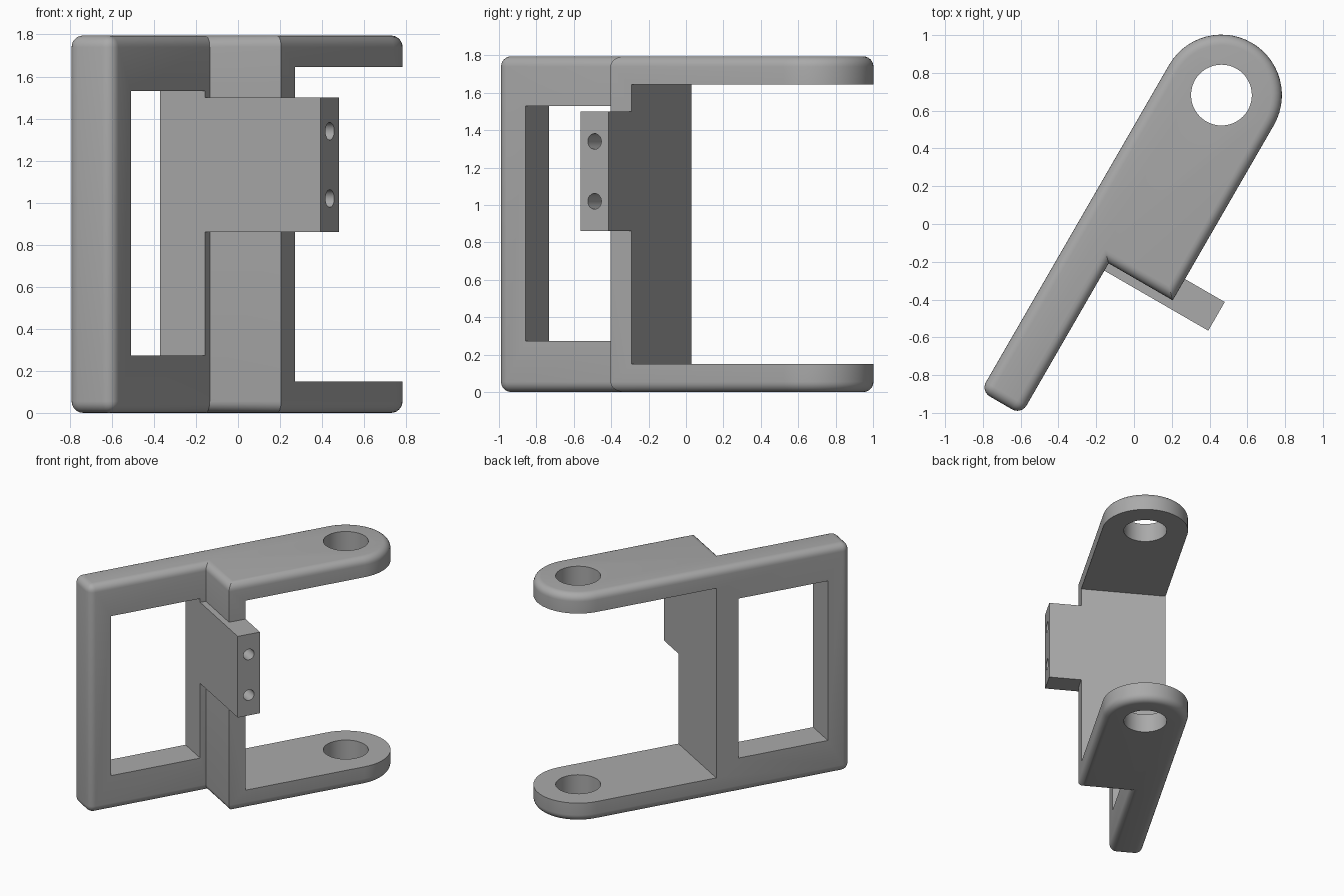
import bpy, bmesh, math
from mathutils import Matrix, Vector

cube = bpy.data.objects.get("Cube")
if cube:
    bpy.data.objects.remove(cube, do_unlink=True)

# Local frame: x runs along the arms, origin at the pivot axis
HEIGHT, R, FILLET = 1.795, 0.32, 0.055
TAIL, STEP, WALL, FRONT = -1.995, -1.07, -0.94, -1.115
RAIL = 0.072            # inner side of the thin rail
ARM = 0.15              # arm thickness
PLACE = Matrix.Translation((0.463, 0.6825, 0)) @ Matrix.Rotation(math.radians(60), 4, 'Z')

grey = bpy.data.materials.new("plain grey")
grey.use_nodes = True
grey.diffuse_color = (0.4, 0.4, 0.4, 1)
grey.node_tree.nodes["Principled BSDF"].inputs["Base Color"].default_value = (0.4, 0.4, 0.4, 1)


def make(name, bm):
    bmesh.ops.recalc_face_normals(bm, faces=bm.faces)
    mesh = bpy.data.meshes.new(name)
    bm.to_mesh(mesh)
    bm.free()
    mesh.materials.append(grey)
    ob = bpy.data.objects.new(name, mesh)
    bpy.context.collection.objects.link(ob)
    return ob


def box(name, lo, hi):
    lo, hi = Vector(lo), Vector(hi)
    bm = bmesh.new()
    bmesh.ops.create_cube(bm, size=1, matrix=Matrix.Translation((lo + hi) / 2)
                          @ Matrix.Diagonal((*(hi - lo), 1)))
    return make(name, bm)


def cylinder(name, centre, radius, depth, sides, turn=0):
    bm = bmesh.new()
    bmesh.ops.create_cone(bm, cap_ends=True, segments=sides, radius1=radius, radius2=radius,
                          depth=depth, matrix=Matrix.Translation(centre) @ Matrix.Rotation(turn, 4, 'X'))
    return make(name, bm)


def combine(ob, tool, operation='DIFFERENCE'):
    mod = ob.modifiers.new("combine", 'BOOLEAN')
    mod.operation, mod.solver, mod.object = operation, 'EXACT', tool
    bpy.context.view_layer.objects.active = ob
    bpy.ops.object.modifier_apply(modifier=mod.name)
    bpy.data.objects.remove(tool, do_unlink=True)


# Solid frame outline: rail, stepped block and rounded pivot end
arc = [math.radians(-90 + 180 * i / 28) for i in range(29)]
outline = [(TAIL, RAIL), (STEP, RAIL), (STEP, -R)]
outline += [(R * math.cos(a), R * math.sin(a)) for a in arc] + [(TAIL, R)]
bm = bmesh.new()
base = bm.faces.new([bm.verts.new((x, y, 0)) for x, y in outline])
top = bmesh.ops.extrude_face_region(bm, geom=[base])["geom"]
bmesh.ops.translate(bm, vec=(0, 0, HEIGHT), verts=[g for g in top if isinstance(g, bmesh.types.BMVert)])
bmesh.ops.recalc_face_normals(bm, faces=bm.faces)


# Fillet the top and bottom rims and the upright edges of the rail end
def filleted(edge):
    a, b = (v.co for v in edge.verts)
    return abs(a.z - b.z) < 0.01 or max(a.x, b.x) < TAIL + 0.01


bmesh.ops.bevel(bm, geom=[e for e in bm.edges if filleted(e)], offset=FILLET, segments=6,
                profile=0.5, affect='EDGES', clamp_overlap=True)
frame = make("hinge_frame", bm)

# Window, side tab, gap between the arms, pivot bore
combine(frame, box("window_cutter", (-1.82, -0.2, 0.272), (FRONT, 0.6, 1.53)))
combine(frame, box("tab", (FRONT, -0.563, 0.86), (-0.9, 0.12, 1.5)), 'UNION')
combine(frame, box("gap_cutter", (WALL, -1, ARM), (1, 1, HEIGHT - ARM)))
combine(frame, cylinder("bore_cutter", (0, 0, HEIGHT / 2), 0.161, 3, 48))

# Blind screw holes in the end of the tab
for z in (1.02, 1.34):
    combine(frame, cylinder("screw_cutter", ((FRONT + WALL) / 2, -0.563, z), 0.042, 0.6, 24, math.pi / 2))

frame.data.transform(PLACE)
bpy.ops.object.select_all(action='DESELECT')
frame.select_set(True)
bpy.context.view_layer.objects.active = frame
bpy.ops.object.shade_smooth_by_angle(angle=math.radians(30))
